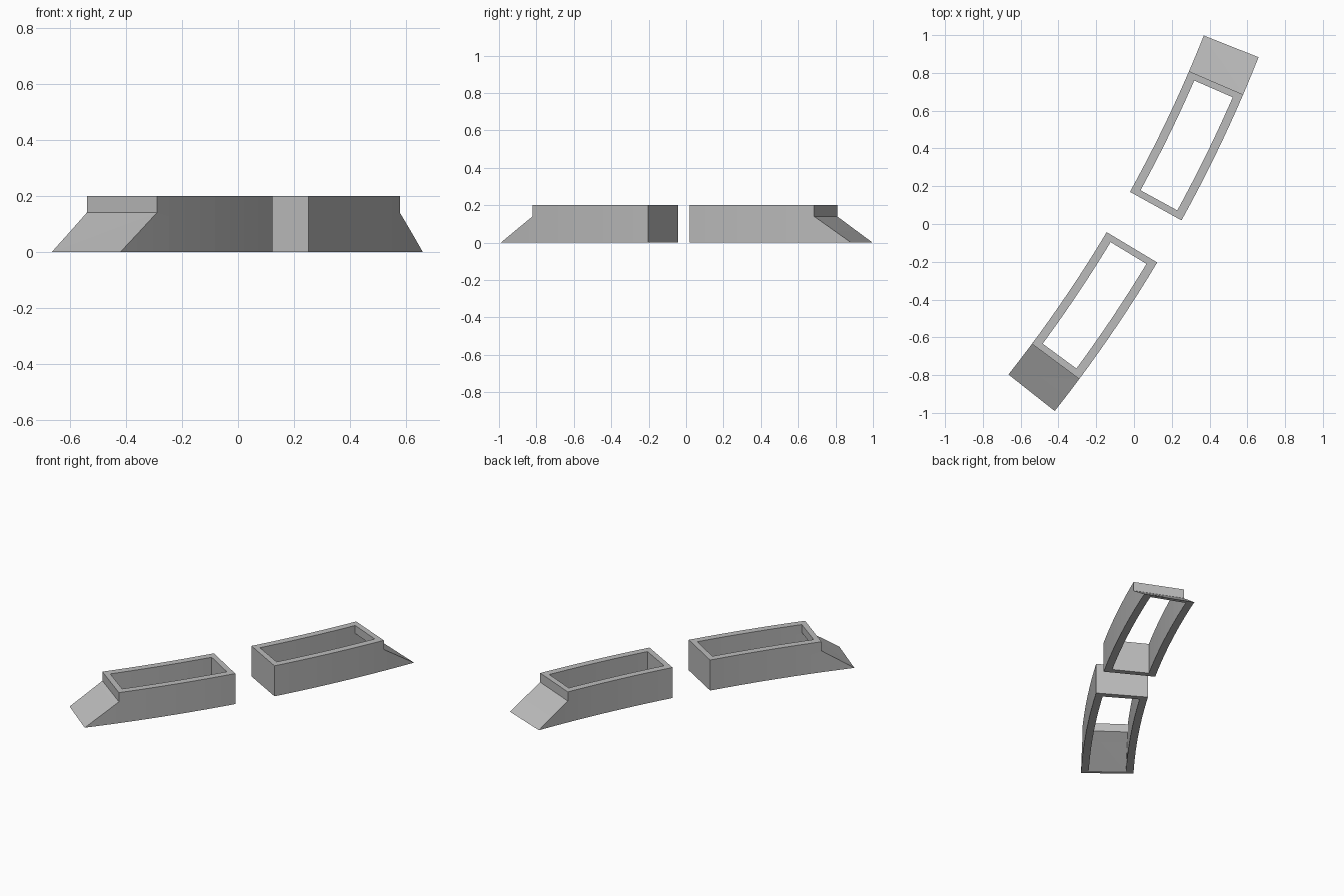
import bpy, bmesh, math
from mathutils import Vector

cube = bpy.data.objects.get("Cube")
if cube:
    bpy.data.objects.remove(cube, do_unlink=True)

grey = bpy.data.materials.new("concrete_grey")
grey.use_nodes = True
colour = (0.5, 0.5, 0.5, 1)
grey.diffuse_color = colour
grey.node_tree.nodes["Principled BSDF"].inputs["Base Color"].default_value = colour

# Both kerbs follow one large arc
RADIUS = 7.3
HEADING = math.radians(60.05)
MIDDLE = Vector((0.053, -0.015))
CENTRE = MIDDLE + RADIUS * Vector((-math.sin(HEADING), math.cos(HEADING)))
GAP, BODY, TIP = 0.126, 0.727, 0.936
HALF_WIDTH, SIDE, END = 0.156, 0.045, 0.035
HEIGHT, STEP = 0.2, 0.14
SEGMENTS = 10


def prism(name, profile, half_width):
    """Side profile (length, height) extruded across the width."""
    bm = bmesh.new()
    face = bm.faces.new([bm.verts.new((u, -half_width, z)) for u, z in profile])
    out = bmesh.ops.extrude_face_region(bm, geom=[face])
    moved = [v for v in out["geom"] if isinstance(v, bmesh.types.BMVert)]
    bmesh.ops.translate(bm, vec=(0, 2 * half_width, 0), verts=moved)
    bmesh.ops.recalc_face_normals(bm, faces=bm.faces)
    mesh = bpy.data.meshes.new(name)
    bm.to_mesh(mesh)
    bm.free()
    ob = bpy.data.objects.new(name, mesh)
    bpy.context.collection.objects.link(ob)
    return ob


def kerb(name, direction):
    # Block with a sloped nose
    ob = prism(name, [(0, 0), (0, HEIGHT), (BODY, HEIGHT), (BODY, STEP), (TIP, 0)], HALF_WIDTH)
    # Hollow: open well, continuing under the thin ramp
    slope = STEP / (TIP - BODY)
    well_end, foot = BODY - END, TIP - 0.024
    hollow = prism("hollow_cutter", [
        (END, -0.1), (END, 0.3), (well_end, 0.3),
        (well_end, (foot - well_end) * slope), (foot + 0.1 / slope, -0.1)], HALF_WIDTH - SIDE)
    hollow.hide_render = True
    cut = ob.modifiers.new("hollow", 'BOOLEAN')
    cut.operation, cut.solver, cut.object = 'DIFFERENCE', 'EXACT', hollow
    shape = ob.evaluated_get(bpy.context.evaluated_depsgraph_get())
    bm = bmesh.new()
    bm.from_mesh(shape.to_mesh())
    ob.modifiers.clear()
    bpy.data.objects.remove(hollow, do_unlink=True)

    # Slice along the length, then bend onto the arc
    bmesh.ops.triangulate(bm, faces=bm.faces)
    for i in range(1, SEGMENTS):
        bmesh.ops.bisect_plane(bm, geom=bm.verts[:] + bm.edges[:] + bm.faces[:],
                               plane_co=(TIP * i / SEGMENTS, 0, 0), plane_no=(1, 0, 0))
    for v in bm.verts:
        angle = HEADING + direction * (GAP + v.co.x) / RADIUS
        reach = RADIUS + v.co.y
        v.co.x = CENTRE.x + reach * math.sin(angle)
        v.co.y = CENTRE.y - reach * math.cos(angle)
    bmesh.ops.recalc_face_normals(bm, faces=bm.faces)
    bm.to_mesh(ob.data)
    bm.free()
    ob.data.materials.clear()
    ob.data.materials.append(grey)


kerb("back_kerb", 1)
kerb("front_kerb", -1)
